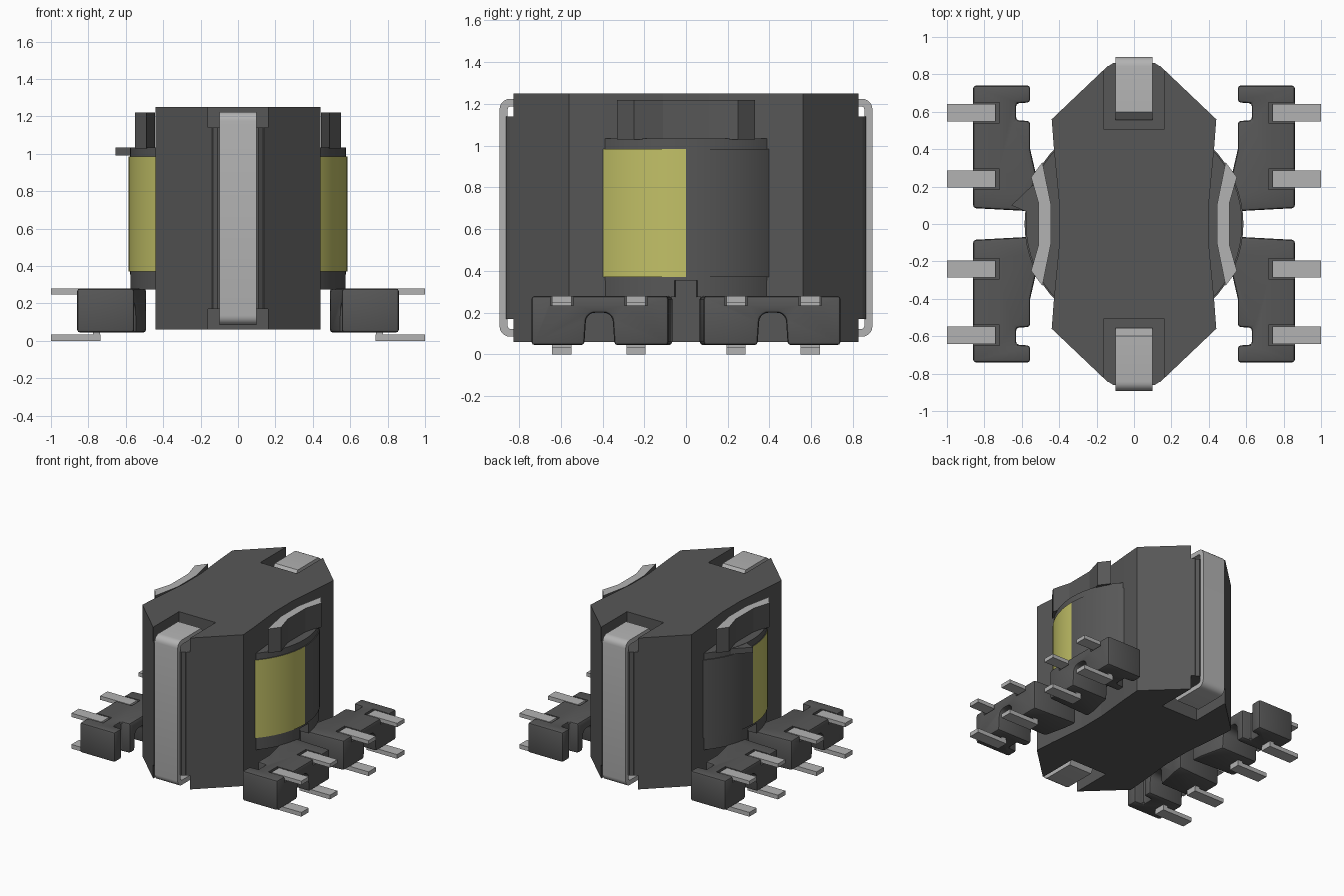
import bpy, bmesh, math
from mathutils import Vector

cube = bpy.data.objects.get("Cube")
if cube:
    bpy.data.objects.remove(cube, do_unlink=True)


def material(name, rgb):
    m = bpy.data.materials.new(name)
    m.use_nodes = True
    m.diffuse_color = (*rgb, 1)
    bsdf = next(n for n in m.node_tree.nodes if n.type == 'BSDF_PRINCIPLED')
    bsdf.inputs["Base Color"].default_value = (*rgb, 1)
    return m


DARK = material("dark grey", (0.095, 0.095, 0.095))
METAL = material("light metal", (0.45, 0.45, 0.45))
YELLOW = material("yellow tape", (0.54, 0.53, 0.135))


def prism(name, pts, lo, hi, mat, axis='z'):
    """Extrude a 2D profile: xy along z, or yz along x."""
    bm = bmesh.new()

    def place(p, h):
        return Vector((p[0], p[1], h)) if axis == 'z' else Vector((h, p[0], p[1]))
    a = [bm.verts.new(place(p, lo)) for p in pts]
    b = [bm.verts.new(place(p, hi)) for p in pts]
    bm.faces.new(a)
    bm.faces.new(b)
    n = len(pts)
    for i in range(n):
        bm.faces.new((a[i], a[(i + 1) % n], b[(i + 1) % n], b[i]))
    bmesh.ops.recalc_face_normals(bm, faces=bm.faces)
    me = bpy.data.meshes.new(name)
    bm.to_mesh(me)
    bm.free()
    me.materials.append(mat)
    ob = bpy.data.objects.new(name, me)
    bpy.context.collection.objects.link(ob)
    return ob


def box(name, x, y, z, mat):
    return prism(name, [(x[0], y[0]), (x[1], y[0]), (x[1], y[1]), (x[0], y[1])], z[0], z[1], mat)


def activate(ob):
    bpy.ops.object.select_all(action='DESELECT')
    ob.select_set(True)
    bpy.context.view_layer.objects.active = ob


def cut(ob, cutter):
    cutter.hide_render = True
    activate(ob)
    m = ob.modifiers.new("cut", 'BOOLEAN')
    m.operation, m.object, m.solver = 'DIFFERENCE', cutter, 'EXACT'
    bpy.ops.object.modifier_apply(modifier=m.name)
    bpy.data.objects.remove(cutter, do_unlink=True)


def bevel(ob, width, segments=2):
    activate(ob)
    m = ob.modifiers.new("bevel", 'BEVEL')
    m.width, m.segments, m.limit_method = width, segments, 'ANGLE'
    m.angle_limit = math.radians(35)
    bpy.ops.object.modifier_apply(modifier=m.name)


def smooth(ob):
    activate(ob)
    bpy.ops.object.shade_smooth_by_angle(angle=math.radians(30))


def arc(cx, cy, r, a0, a1, n):
    return [(cx + r * math.cos(math.radians(a0 + (a1 - a0) * i / n)),
             cy + r * math.sin(math.radians(a0 + (a1 - a0) * i / n))) for i in range(n + 1)]


def flip(pts, sx, sy):
    return [(x * sx, y * sy) for x, y in pts]


# Ferrite core with waisted outline and clip channels
half = [(0.14, 0.845), (0.44, 0.56), (0.428, 0.40), (0.40, 0.11)]
right = half + [(x, -y) for x, y in reversed(half)]
core = prism("core", right + [(-x, y) for x, y in reversed(right)], 0.06, 1.25, DARK)
for s in (-1, 1):
    for z in ((1.14, 1.3), (0.0, 0.17)):
        cut(core, box("channel_cutter", (-0.16, 0.16), sorted((s * 0.505, s * 0.95)), z, DARK))

# Spring clips and the ridges behind them
for s, end in ((-1, "front"), (1, "back")):
    prism(end + "_ridge", flip([(-0.155, 0.83), (-0.11, 0.862), (0.11, 0.862), (0.155, 0.83)], 1, s),
          0.17, 1.14, DARK)
    tongue = [(0.555, 1.16), (0.60, 1.225)]
    outer = tongue + arc(0.843, 1.175, 0.05, 90, 0, 5)
    inner = arc(0.84, 1.173, 0.015, 0, 90, 3) + [(0.615, 1.188), (0.575, 1.14)]
    mid = 0.655
    outer += [(y, 2 * mid - z) for y, z in reversed(outer)]
    inner = [(y, 2 * mid - z) for y, z in reversed(inner)] + inner
    smooth(prism(end + "_clip", flip(outer + inner, s, 1), -0.1, 0.1, METAL, 'x'))

# Winding: taped half at the front, bare half at the back
winding = prism("winding", arc(0, 0, 0.585, 0, 354.375, 63), 0.372, 0.985, DARK)
winding.data.materials.append(YELLOW)
for f in winding.data.polygons:
    if f.center.y < -0.001 and abs(f.normal.z) < 0.5:
        f.material_index = 1
smooth(winding)

# Bobbin flanges, the lower one with a central slot underneath
smooth(prism("upper_flange", arc(0, 0, 0.578, 0, 354.375, 63), 0.985, 1.035, DARK))
smooth(prism("lower_flange", arc(0, 0, 0.578, 0, 354.375, 63), 0.355, 0.375, DARK))
for sx in (-1, 1):
    for sy in (-1, 1):
        wedge = [(0.36, 0.05)] + arc(0, 0, 0.577, 5.5, 42, 12) + [(0.36, 0.386)]
        smooth(prism("lower_flange_skirt", flip(wedge, sx, sy), 0.275, 0.357, DARK))
prism("index_tab", [(-0.655, 0.10), (-0.54, 0.21), (-0.50, 0.06), (-0.55, 0.055)], 0.99, 1.033, DARK)

# Upright flange lips with bright top edges
for s, side in ((-1, "right"), (1, "left")):
    pts = [(0.445, 0.11), (0.49, 0.33), (0.55, 0.25), (0.51, 0.11)]
    pts = pts + [(x, -y) for x, y in reversed(pts)]
    lip = prism(side + "_lip", flip(pts, s, 1), 1.03, 1.22, DARK)
    lip.data.materials.append(METAL)
    for f in lip.data.polygons:
        if f.normal.z > 0.9:
            f.material_index = 1

# Pin blocks with arches, each carrying two terminals
PINS = (0.24, 0.595)
outline = [(0.49, 0.065), (0.86, 0.085), (0.86, 0.74), (0.555, 0.74), (0.555, 0.65), (0.63, 0.645),
           (0.63, 0.555), (0.555, 0.55), (0.555, 0.40), (0.50, 0.16)]
for sx, side in ((-1, "right"), (1, "left")):
    for sy, end in ((-1, "front"), (1, "back")):
        name = side + "_" + end
        block = prism(name + "_pin_block", flip(outline, sx, sy), 0.045, 0.28, DARK)
        arch = [(0.34, 0.0)] + arc(0.395, 0.155, 0.045, 180, 90, 5) + \
            arc(0.435, 0.155, 0.045, 90, 0, 5) + [(0.49, 0.0)]
        cut(block, prism("arch_cutter", flip(arch, sy, 1), *sorted((sx * 0.4, sx * 1.0)), DARK, 'x'))
        bevel(block, 0.016)
        for y in PINS:
            yc = y * sy
            cut(block, box("notch_cutter", sorted((sx * 0.72, sx * 0.95)),
                           (yc - 0.055, yc + 0.055), (0.235, 0.32), DARK))
            wide = (yc - 0.046, yc + 0.046)
            box(name + "_upper_pin", sorted((sx * 0.74, sx)), wide, (0.249, 0.279), METAL)
            box(name + "_foot_pin", sorted((sx * 0.735, sx)), wide, (0.0, 0.033), METAL)
            box(name + "_pin_post", sorted((sx * 0.737, sx * 0.775)), wide, (0.02, 0.26), METAL)
        smooth(block)
bpy.ops.object.select_all(action='DESELECT')
